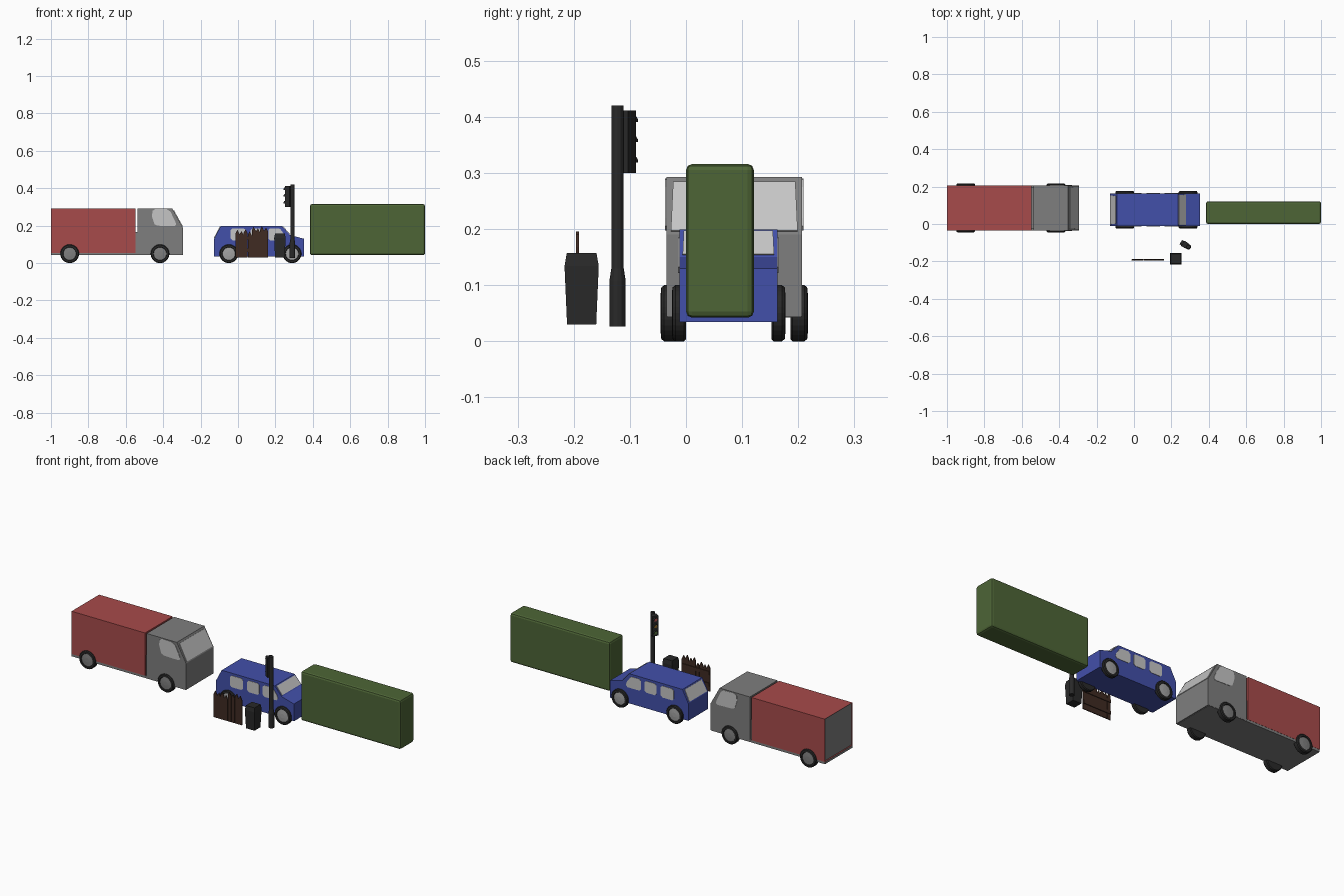
import bpy, bmesh, math
from mathutils import Matrix, Vector

if "Cube" in bpy.data.objects:
    bpy.data.objects.remove(bpy.data.objects["Cube"])

def material(name, r, g, b):
    m = bpy.data.materials.new(name)
    m.diffuse_color = (r, g, b, 1)
    m.use_nodes = True
    m.node_tree.nodes["Principled BSDF"].inputs["Base Color"].default_value = m.diffuse_color
    return m

RED = material("cargo red", 0.39, 0.07, 0.07)
GREY = material("mid grey", 0.21, 0.21, 0.21)
BLUE = material("car blue", 0.055, 0.08, 0.40)
GLASS = material("pale glass", 0.56, 0.56, 0.56)
GREEN = material("hedge green", 0.075, 0.13, 0.037)
BLACK = material("soft black", 0.022, 0.022, 0.022)
BROWN = material("dark wood", 0.05, 0.024, 0.016)
HUB = material("hub silver", 0.36, 0.36, 0.36)
AMBER = material("dull amber", 0.25, 0.13, 0.02)

def finish(name, bm, *mats):
    bmesh.ops.recalc_face_normals(bm, faces=bm.faces)
    me = bpy.data.meshes.new(name)
    bm.to_mesh(me)
    bm.free()
    ob = bpy.data.objects.new(name, me)
    bpy.context.collection.objects.link(ob)
    for m in mats:
        me.materials.append(m)
    return ob

def prism(name, pts, y0, y1, *mats):
    """Extrude an x/z outline from y0 to y1."""
    bm = bmesh.new()
    f = bm.faces.new([bm.verts.new((x, y0, z)) for x, z in pts])
    r = bmesh.ops.extrude_face_region(bm, geom=[f])
    vs = [v for v in r["geom"] if isinstance(v, bmesh.types.BMVert)]
    bmesh.ops.translate(bm, verts=vs, vec=(0, y1 - y0, 0))
    return finish(name, bm, *mats)

def box(name, x0, x1, y0, y1, z0, z1, *mats):
    return prism(name, [(x0, z0), (x1, z0), (x1, z1), (x0, z1)], y0, y1, *mats)

def slant_plate(name, a, b, y0, y1, y0b, y1b, mat):
    """Thin window plate lying on the slope from a to b (x/z), a is the lower edge."""
    n = Vector((a[1] - b[1], 0, b[0] - a[0])).normalized()
    bm = bmesh.new()
    f = bm.faces.new([bm.verts.new(p) for p in
                      ((a[0], y0, a[1]), (a[0], y1, a[1]), (b[0], y1b, b[1]), (b[0], y0b, b[1]))])
    r = bmesh.ops.extrude_face_region(bm, geom=[f])
    vs = [v for v in r["geom"] if isinstance(v, bmesh.types.BMVert)]
    out = n if n.z > 0 else -n
    bmesh.ops.translate(bm, verts=vs, vec=out * 0.003)
    return finish(name, bm, mat)

def wheel(name, x, y_out, side, width, hub_mat):
    """Tyre with a bevelled shoulder and a coloured hub on its outer side."""
    bm = bmesh.new()
    rings = [(0.0, 0.046), (0.004, 0.05), (width - 0.006, 0.05), (width - 0.001, 0.046),
             (width, 0.036), (width - 0.004, 0.034), (width - 0.002, 0.012)]
    n, loops = 28, []
    for d, r in rings:
        loops.append([bm.verts.new((x + r * math.cos(k * math.tau / n), y_out + side * (d - width),
                                    0.05 + r * math.sin(k * math.tau / n))) for k in range(n)])
    for i in range(len(loops) - 1):
        for k in range(n):
            f = bm.faces.new((loops[i][k], loops[i][(k + 1) % n],
                              loops[i + 1][(k + 1) % n], loops[i + 1][k]))
            f.material_index = 1 if i >= 5 else 0
    bm.faces.new(loops[0])
    bm.faces.new(loops[-1]).material_index = 1
    return finish(name, bm, BLACK, hub_mat)

def rings_solid(name, cx, cy, rings, mat, n, turn=0.0):
    """Stacked n-sided rings of (radius, z)."""
    bm = bmesh.new()
    loops = [[bm.verts.new((cx + r * math.cos(turn + k * math.tau / n),
                            cy + r * math.sin(turn + k * math.tau / n), z)) for k in range(n)]
             for r, z in rings]
    for a, b in zip(loops, loops[1:]):
        for k in range(n):
            bm.faces.new((a[k], a[(k + 1) % n], b[(k + 1) % n], b[k]))
    bm.faces.new(loops[0])
    bm.faces.new(loops[-1])
    return finish(name, bm, mat)

# --- Truck ---
TY0, TY1 = -0.035, 0.207
cargo = box("truck_cargo_box", -1.0, -0.548, TY0, TY1, 0.055, 0.293, RED, GREY)
bm = bmesh.new()
bm.from_mesh(cargo.data)
bm.normal_update()
rear = [f for f in bm.faces if f.normal.x < -0.9]
bmesh.ops.inset_region(bm, faces=rear, thickness=0.004)
for f in rear:                                   # recessed grey rear door
    f.material_index = 1
    bmesh.ops.translate(bm, verts=f.verts, vec=(0.004, 0, 0))
bm.to_mesh(cargo.data)
bm.free()
box("truck_chassis", -1.0, -0.30, TY0 + 0.001, TY1 - 0.001, 0.042, 0.055, GREY)
box("truck_coupling", -0.55, -0.535, TY0 + 0.008, TY1 - 0.008, 0.05, 0.165, GREY)
prism("truck_cab", [(-0.538, 0.044), (-0.295, 0.044), (-0.295, 0.19), (-0.352, 0.293),
                    (-0.538, 0.293)], TY0, TY1, GREY)
slant_plate("truck_windshield", (-0.298, 0.196), (-0.346, 0.283),
            TY0 + 0.008, TY1 - 0.008, TY0 + 0.012, TY1 - 0.012, GLASS)
cab_window = [(-0.447, 0.208), (-0.43, 0.2), (-0.34, 0.197), (-0.331, 0.205), (-0.334, 0.22),
              (-0.361, 0.275), (-0.38, 0.288), (-0.44, 0.29), (-0.457, 0.28), (-0.46, 0.25)]
prism("truck_window_right", cab_window, TY0 - 0.002, TY0 + 0.002, GLASS)
prism("truck_window_left", cab_window, TY1 - 0.002, TY1 + 0.002, GLASS)
for label, x in (("rear", -0.90), ("front", -0.417)):
    wheel(f"truck_wheel_{label}_right", x, -0.045, -1, 0.031, GREY)
    wheel(f"truck_wheel_{label}_left", x, 0.217, 1, 0.031, GREY)

# --- Car ---
CY0, CY1 = -0.012, 0.163
prism("car_body", [(-0.128, 0.034), (0.353, 0.034), (0.353, 0.13), (0.278, 0.15), (0.235, 0.199),
                   (-0.092, 0.199), (-0.128, 0.13)], CY0, CY1, BLUE)
slant_plate("car_windshield", (0.275, 0.154), (0.239, 0.195),
            CY0 + 0.006, CY1 - 0.006, CY0 + 0.008, CY1 - 0.008, GLASS)
slant_plate("car_rear_window", (-0.126, 0.134), (-0.095, 0.193),
            CY0 + 0.01, CY1 - 0.01, CY0 + 0.014, CY1 - 0.014, GLASS)
side_windows = {
    "rear": [(-0.03, 0.122), (0.03, 0.122), (0.04, 0.132), (0.04, 0.178), (0.03, 0.186),
             (-0.03, 0.186), (-0.04, 0.176), (-0.04, 0.132)],
    "middle": [(0.076, 0.122), (0.13, 0.122), (0.14, 0.132), (0.14, 0.178), (0.13, 0.186),
               (0.076, 0.186), (0.066, 0.176), (0.066, 0.132)],
    "front": [(0.172, 0.122), (0.245, 0.122), (0.255, 0.132), (0.25, 0.15), (0.226, 0.182),
              (0.215, 0.186), (0.172, 0.186), (0.162, 0.176), (0.162, 0.132)]}
for label, pts in side_windows.items():
    prism(f"car_window_{label}_right", pts, CY0 - 0.002, CY0 + 0.002, GLASS)
    prism(f"car_window_{label}_left", pts, CY1 - 0.002, CY1 + 0.002, GLASS)
for label, x in (("rear", -0.049), ("front", 0.289)):
    wheel(f"car_wheel_{label}_right", x, -0.025, -1, 0.025, HUB)
    wheel(f"car_wheel_{label}_left", x, 0.177, 1, 0.025, HUB)

# --- Hedge ---
hedge = box("hedge", 0.385, 1.0, 0.0, 0.121, 0.042, 0.316, GREEN)
bev = hedge.modifiers.new("rounded", "BEVEL")
bev.width, bev.segments = 0.011, 2

# --- Litter bin: square, wider toward the lid ---
q = math.sqrt(2)
rings_solid("litter_bin", 0.224, -0.186,
            [(0.026 * q, 0.03), (0.0305 * q, 0.134), (0.0265 * q, 0.157)],
            BLACK, 4, math.pi / 4)

# --- Fence: pointed planks on two back rails ---
heights = [0.178, 0.172, 0.181, 0.17, 0.194, 0.186, 0.196, 0.19]
for i, h in enumerate(heights):
    x = -0.013 + i * 0.0218
    prism(f"fence_plank_{i + 1}", [(x, 0.03), (x + 0.0212, 0.03), (x + 0.0212, h - 0.022),
                                   (x + 0.010, h), (x, h - 0.018)], -0.196, -0.191, BROWN)
for i, z in enumerate((0.06, 0.125)):
    box(f"fence_rail_{i + 1}", -0.012, 0.16, -0.191, -0.187, z, z + 0.018, BROWN)

# --- Traffic light: pole, turned head, hooded lamps ---
PX, PY = 0.291, -0.122
rings_solid("signal_pole", PX, PY, [(0.0145, 0.026), (0.0145, 0.108), (0.011, 0.13),
                                    (0.011, 0.42)], BLACK, 12)
turn = Matrix.Translation((PX, PY, 0)) @ Matrix.Rotation(math.radians(148), 4, "Z")
head = box("signal_head", 0.009, 0.036, -0.0165, 0.0165, 0.30, 0.411, BLACK)
head.data.transform(turn)
for label, z, mat in (("red", 0.391, RED), ("amber", 0.355, AMBER), ("green", 0.319, GREEN)):
    bm = bmesh.new()
    bmesh.ops.create_cone(bm, cap_ends=True, segments=16, radius1=0.010, radius2=0.010, depth=0.003,
                          matrix=turn @ Matrix.Translation((0.0365, 0, z))
                          @ Matrix.Rotation(math.pi / 2, 4, "Y"))
    finish(f"signal_lamp_{label}", bm, mat)
    # half-round hood above each lamp
    outer = [(0.0135 * math.cos(a * math.pi / 8), 0.0135 * math.sin(a * math.pi / 8)) for a in range(9)]
    inner = [(0.0115 * math.cos(a * math.pi / 8), 0.0115 * math.sin(a * math.pi / 8))
             for a in range(8, -1, -1)]
    hood = prism(f"signal_hood_{label}", outer + inner, 0, 0.013, BLACK)
    hood.data.transform(turn @ Matrix.Translation((0.035, 0, z))
                        @ Matrix.Rotation(-math.pi / 2, 4, "Z"))
